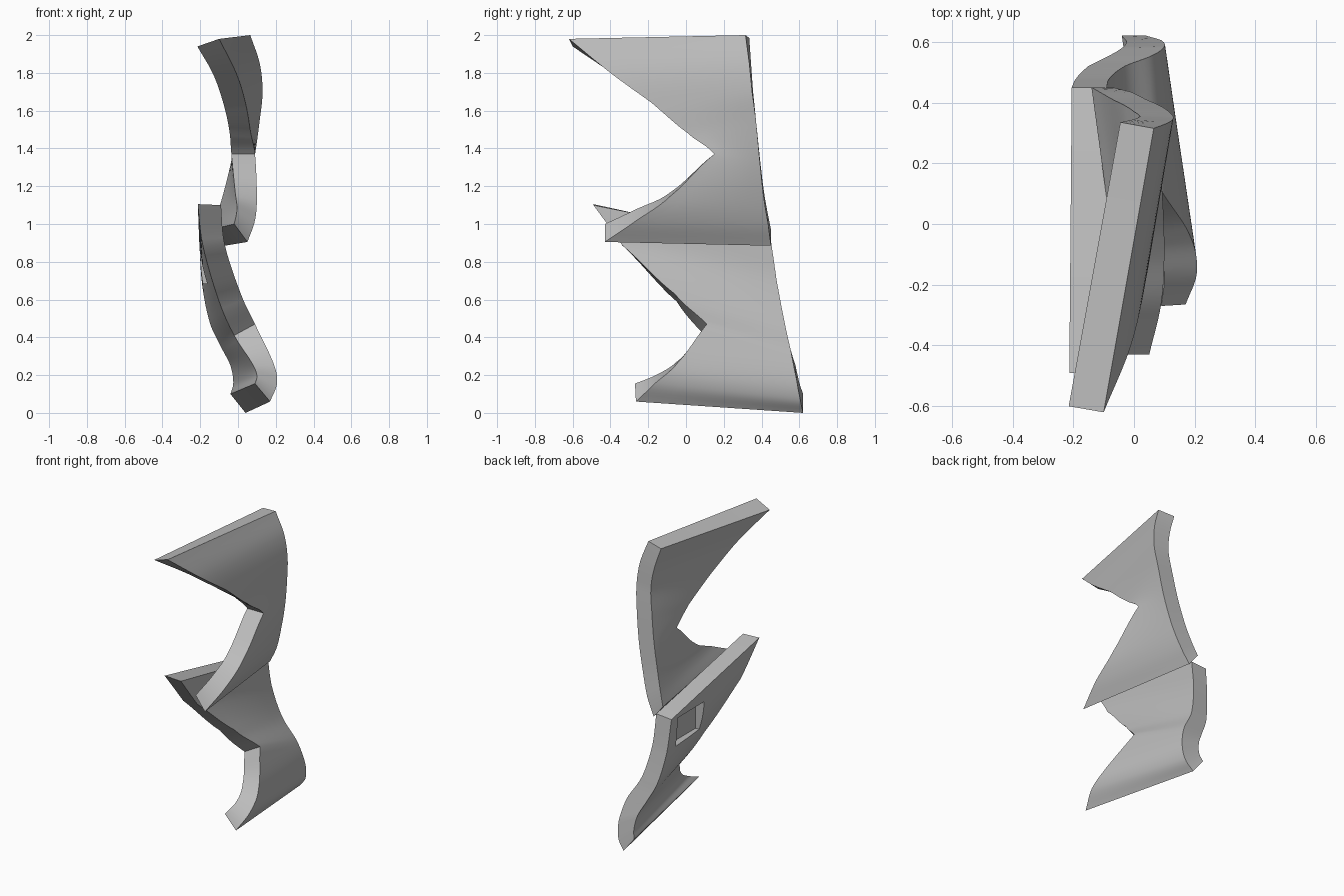
import bpy, bmesh
from mathutils import Vector

if "Cube" in bpy.data.objects:
    bpy.data.objects.remove(bpy.data.objects["Cube"])

grey = bpy.data.materials.new("plain grey")
grey.diffuse_color = (0.5, 0.5, 0.5, 1)
grey.use_nodes = True
grey.node_tree.nodes["Principled BSDF"].inputs["Base Color"].default_value = grey.diffuse_color

STEPS, ACROSS = 6, 6


def smooth(a, b, c, d, t):
    return 0.5 * (2*b + (c - a)*t + (2*a - 5*b + 4*c - d)*t*t + (3*b - a - 3*c + d)*t**3)


def edge_curve(pts):
    # Smooth in x and z, straight in y so the notch tip stays sharp
    pts = [Vector(p) for p in pts]
    ext = [2*pts[0] - pts[1]] + pts + [2*pts[-1] - pts[-2]]
    out = []
    for i in range(len(pts) - 1):
        for k in range(STEPS):
            t = k / STEPS
            p = smooth(*ext[i:i+4], t)
            p.y = pts[i].lerp(pts[i+1], t).y
            out.append(p)
    return out + [pts[-1]]


def twisted_sheet(name, back_in, back_out, front_in, front_out):
    # Thick ruled sheet between a back edge and a notched front edge
    bi, bo, fi, fo = map(edge_curve, (back_in, back_out, front_in, front_out))
    bm = bmesh.new()
    rows = []
    for a, b, c, d in zip(bi, bo, fi, fo):
        ring = [bm.verts.new(a.lerp(c, k/ACROSS)) for k in range(ACROSS + 1)]
        ring += [bm.verts.new(d.lerp(b, k/ACROSS)) for k in range(ACROSS + 1)]
        rows.append(ring)
    n = len(rows[0])
    for r, s in zip(rows, rows[1:]):
        for j in range(n):
            bm.faces.new((r[j], r[(j+1) % n], s[(j+1) % n], s[j]))
    for r in (rows[0], rows[-1]):
        for k in range(ACROSS):
            bm.faces.new((r[k], r[k+1], r[n-2-k], r[n-1-k]))
    bmesh.ops.recalc_face_normals(bm, faces=bm.faces)
    me = bpy.data.meshes.new(name)
    bm.to_mesh(me)
    bm.free()
    me.materials.append(grey)
    ob = bpy.data.objects.new(name, me)
    bpy.context.collection.objects.link(ob)
    return ob


# Lower sheet: curled foot, notch, then rising to a front point
lower = twisted_sheet(
    "lower_sheet",
    [(-.04, .62, .10), (-.025, .60, .16), (-.04, .58, .25), (-.09, .55, .35),
     (-.15, .52, .48), (-.19, .48, .68), (-.205, .45, .90)],
    [(.04, .62, 0), (.09, .605, .07), (.10, .585, .18), (.06, .555, .33),
     (-.03, .52, .49), (-.08, .48, .70), (-.09, .45, .91)],
    [(.09, -.27, .155), (.10, -.16, .20), (.07, -.05, .27), (-.02, .10, .41),
     (-.10, -.05, .59), (-.185, -.33, .88), (-.213, -.49, 1.105)],
    [(.17, -.265, .06), (.207, -.16, .16), (.185, -.04, .27), (.09, .11, .47),
     (.015, -.06, .63), (-.07, -.34, .89), (-.09, -.49, 1.10)])

# Upper sheet: same idea, ending in a slanted top
upper = twisted_sheet(
    "upper_sheet",
    [(-.14, .45, .97), (-.105, .43, 1.07), (-.07, .41, 1.19), (-.03, .39, 1.36),
     (0, .37, 1.55), (.018, .355, 1.70), (0, .345, 1.84), (-.045, .335, 1.985)],
    [(-.07, .45, .885), (-.01, .435, 1.0), (.04, .41, 1.15), (.085, .39, 1.34),
     (.115, .37, 1.55), (.13, .35, 1.70), (.115, .335, 1.85), (.065, .315, 2.0)],
    [(-.02, -.43, 1.0), (-.005, -.26, 1.08), (-.015, -.08, 1.17), (-.035, .15, 1.37),
     (-.045, .03, 1.49), (-.075, -.16, 1.63), (-.13, -.38, 1.79), (-.215, -.60, 1.94)],
    [(.05, -.43, .905), (.09, -.26, 1.02), (.10, -.08, 1.15), (.09, .15, 1.37),
     (.068, .01, 1.48), (.04, -.18, 1.64), (-.01, -.40, 1.80), (-.10, -.62, 1.98)])

# Square pocket on the left side of the lower sheet
bpy.ops.mesh.primitive_cube_add(size=1, location=(-.23, .235, .785))
cutter = bpy.context.object
cutter.name = "pocket_cutter"
cutter.scale = (.19, .29, .20)
cutter.hide_render = True
mod = lower.modifiers.new("pocket", 'BOOLEAN')
mod.object = cutter
mod.operation = 'DIFFERENCE'
bpy.context.view_layer.objects.active = lower
bpy.ops.object.modifier_apply(modifier=mod.name)
bpy.data.objects.remove(cutter)

# Smooth curved sides, crisp rims
for ob in (lower, upper):
    bpy.ops.object.select_all(action='DESELECT')
    ob.select_set(True)
    bpy.context.view_layer.objects.active = ob
    bpy.ops.object.shade_smooth_by_angle(angle=0.5)
